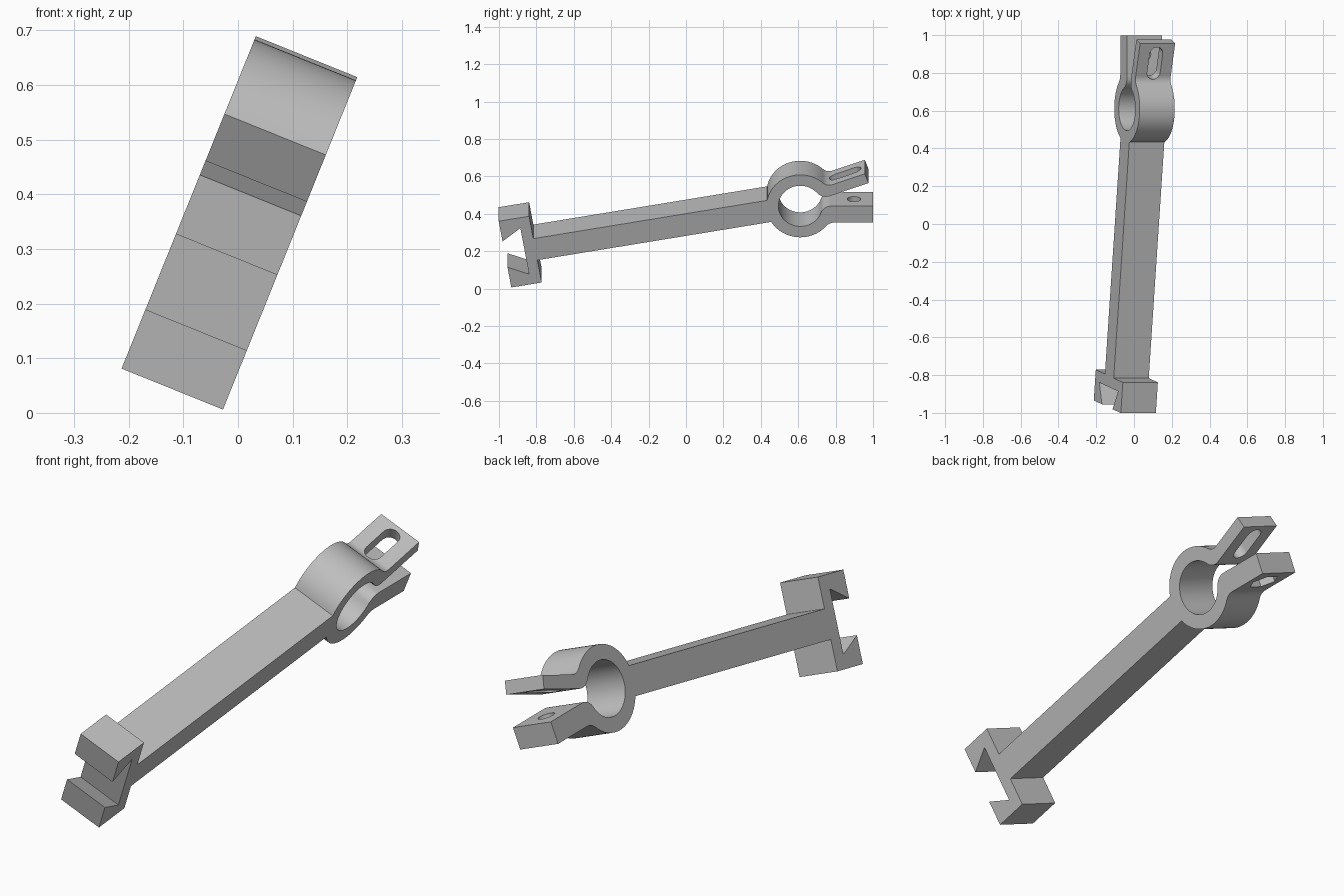
import bpy, bmesh
from math import sin, cos, pi, sqrt, asin, atan2, radians
from mathutils import Matrix, Vector

cube = bpy.data.objects.get("Cube")
if cube:
    bpy.data.objects.remove(cube, do_unlink=True)

# Main dimensions, measured from the ring centre along the arm
WIDTH = 0.2
RING, BORE = 0.18, 0.117
ARM_HALF = 0.063
EAR_REACH, EAR_TILT = 0.388, radians(10)
UPPER_EAR, LOWER_EAR = 0.057, 0.095

grey = bpy.data.materials.new("plain grey")
grey.use_nodes = True
tone = (0.52, 0.52, 0.52, 1)
grey.diffuse_color = tone
grey.node_tree.nodes["Principled BSDF"].inputs["Base Color"].default_value = tone


def arc(cx, cy, r, a, b, n):
    return [Vector((cx + r * cos(a + (b - a) * i / n), cy + r * sin(a + (b - a) * i / n)))
            for i in range(n + 1)]


def half_profile(thick, fillet):
    """Upper half of the outline, from the foot notch round to the bore's far side."""
    foot = [Vector(p) for p in ((-1.496, 0.135), (-1.603, 0.0755), (-1.603, 0.194), (-1.438, 0.194),
                                (-1.438, ARM_HALF))]
    # clamp ear with its outer and inner fillets, drawn flat and then tilted
    cy = thick + fillet
    cx = sqrt((RING + fillet) ** 2 - cy ** 2)
    outer = arc(cx, cy, fillet, atan2(cy, cx) - pi, -pi / 2, 10)
    lip = 0.06
    lx = sqrt((BORE + lip) ** 2 - lip ** 2)
    inner = arc(lx, lip, lip, -pi / 2, atan2(lip, lx) - pi, 10)
    ear = outer + [Vector((EAR_REACH, thick)), Vector((EAR_REACH, 0))] + inner
    tilt = Matrix.Rotation(EAR_TILT, 2)
    ear = [tilt @ p for p in ear]
    # ring and bore arcs join the arm and the ear
    ring = arc(0, 0, RING, pi - asin(ARM_HALF / RING), atan2(ear[0].y, ear[0].x), 28)
    bore = arc(0, 0, BORE, atan2(ear[-1].y, ear[-1].x), pi, 28)
    return foot + ring[:-1] + ear + bore[1:]


def prism(name, outline, axis_matrix, depth):
    """Extrude a closed outline, centred on its plane."""
    bm = bmesh.new()
    face = bm.faces.new([bm.verts.new((p.x, p.y, -depth / 2)) for p in outline])
    top = bmesh.ops.extrude_face_region(bm, geom=[face])["geom"]
    bmesh.ops.translate(bm, vec=(0, 0, depth), verts=[v for v in top if isinstance(v, bmesh.types.BMVert)])
    bmesh.ops.recalc_face_normals(bm, faces=bm.faces)
    bm.transform(axis_matrix)
    mesh = bpy.data.meshes.new(name)
    bm.to_mesh(mesh)
    bm.free()
    mesh.materials.append(grey)
    obj = bpy.data.objects.new(name, mesh)
    bpy.context.collection.objects.link(obj)
    return obj


# Whole bracket: foot, arm, split ring and ears as one outline
upper = half_profile(UPPER_EAR, 0.05)
lower = [Vector((p.x, -p.y)) for p in half_profile(LOWER_EAR, 0.06)[:-1]]
to_side = Matrix(((0, 0, 1, 0), (1, 0, 0, 0), (0, 1, 0, 0), (0, 0, 0, 1)))
bracket = prism("clamp_arm", upper + lower[::-1], to_side, WIDTH)


def cut(name, outline, tilt, reach, height, depth):
    place = Matrix.Rotation(tilt, 4, 'X') @ Matrix.Translation((0, reach, height))
    cutter = prism(name, outline, place, depth)
    cutter.hide_render = True
    mod = bracket.modifiers.new(name, 'BOOLEAN')
    mod.operation, mod.solver, mod.object = 'DIFFERENCE', 'EXACT', cutter
    bpy.context.view_layer.objects.active = bracket
    bpy.ops.object.modifier_apply(modifier=name)
    bpy.data.objects.remove(cutter, do_unlink=True)


# Bolt slot in the upper ear, bolt hole and hexagonal nut pocket in the lower ear
slot = arc(0, 0.053, 0.037, 0, pi, 12) + arc(0, -0.053, 0.037, pi, 2 * pi, 12)
cut("bolt_slot", slot, EAR_TILT, 0.276, UPPER_EAR / 2, 0.1)
cut("bolt_hole", arc(0, 0, 0.036, 0, 2 * pi, 32)[:-1], -EAR_TILT, 0.287, -LOWER_EAR / 2, 0.13)
cut("nut_pocket", arc(0, 0, 0.065, 0, 2 * pi, 6)[:-1], -EAR_TILT, 0.287, -LOWER_EAR, 0.09)

# Final pose: arm pitched up, whole piece rolled sideways
bracket.data.transform(Matrix.Translation((-0.1227, 0, 0.0375)) @ Matrix.Rotation(radians(22), 4, 'Y')
                       @ Matrix.Translation((0, 0.611, 0.476)) @ Matrix.Rotation(EAR_TILT, 4, 'X'))

bpy.ops.object.select_all(action='DESELECT')
bracket.select_set(True)
bpy.context.view_layer.objects.active = bracket
bpy.ops.object.shade_smooth_by_angle(angle=radians(30))
